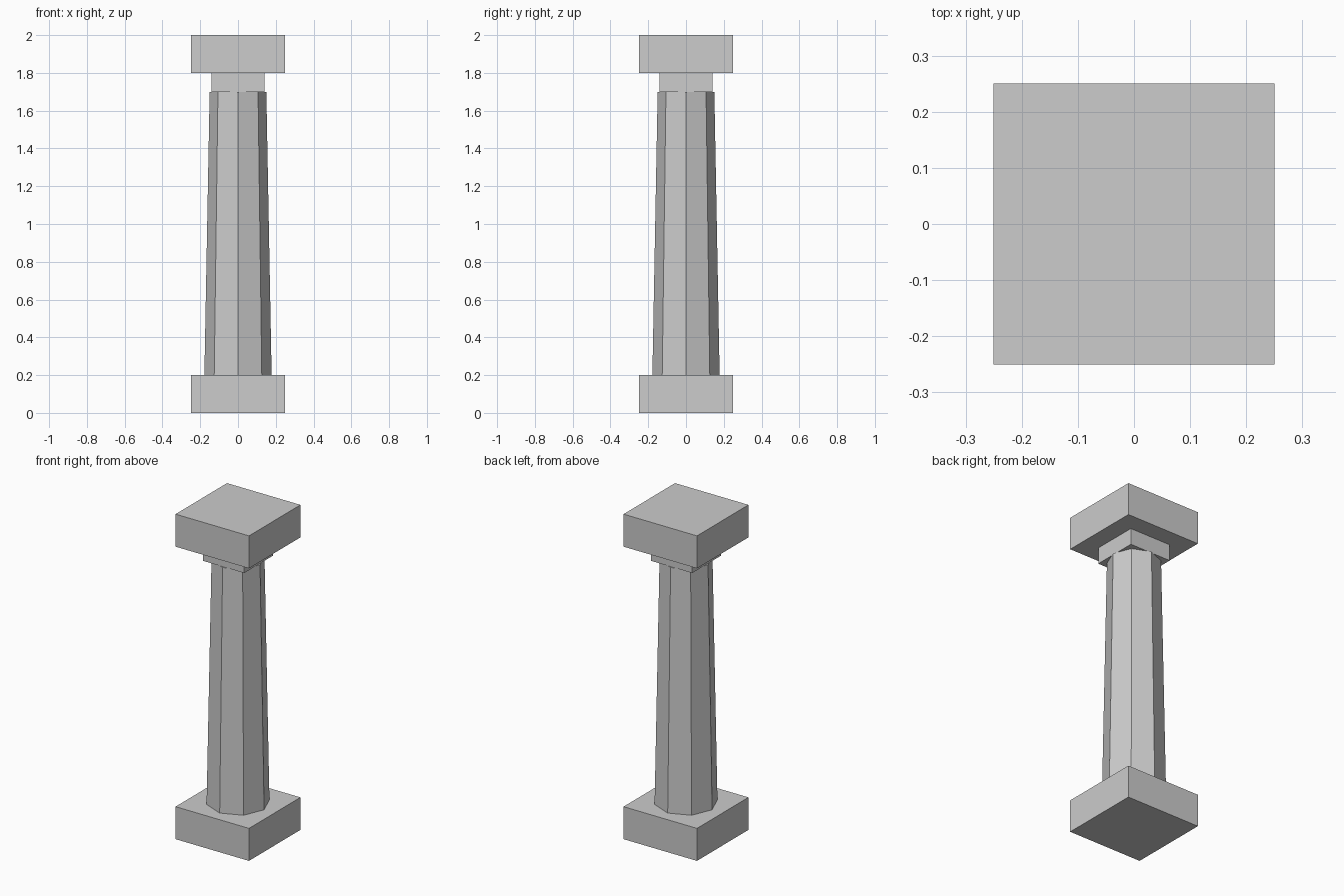
import bpy

if "Cube" in bpy.data.objects:
    bpy.data.objects.remove(bpy.data.objects["Cube"])

stone = bpy.data.materials.new("light_grey_stone")
stone.diffuse_color = (0.604, 0.604, 0.604, 1.0)
stone.use_nodes = True
stone.node_tree.nodes["Principled BSDF"].inputs["Base Color"].default_value = stone.diffuse_color


def finish(name):
    obj = bpy.context.object
    obj.name = name
    obj.data.materials.append(stone)
    return obj


def block(name, width, z0, z1):
    """Square slab between two heights."""
    bpy.ops.mesh.primitive_cube_add(size=1, location=(0, 0, (z0 + z1) / 2))
    bpy.context.object.scale = (width, width, z1 - z0)
    bpy.ops.object.transform_apply(location=False, rotation=False, scale=True)
    return finish(name)


# Square base, neck and capital
block("base", 0.5, 0.0, 0.2)
block("neck", 0.28, 1.7, 1.8)
block("capital", 0.5, 1.8, 2.0)

# Tapered eight-sided shaft, corners on the axes
bpy.ops.mesh.primitive_cone_add(vertices=8, radius1=0.178, radius2=0.15,
                                depth=1.5, location=(0, 0, 0.95))
finish("shaft")
